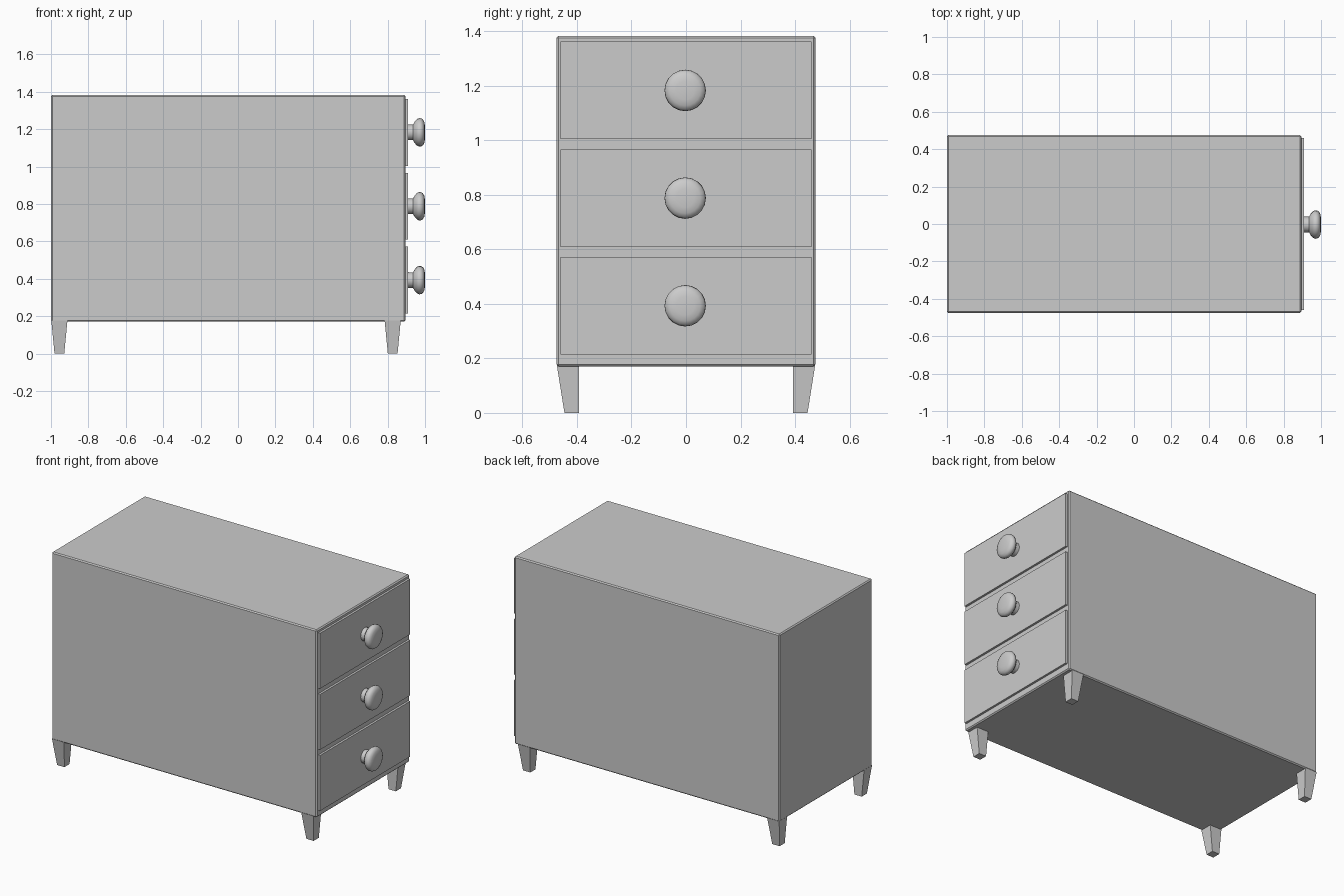
import bpy, bmesh
from math import pi, cos, sin

if "Cube" in bpy.data.objects:
    bpy.data.objects.remove(bpy.data.objects["Cube"])


def make(name, bm):
    bmesh.ops.recalc_face_normals(bm, faces=bm.faces)
    me = bpy.data.meshes.new(name)
    bm.to_mesh(me)
    bm.free()
    ob = bpy.data.objects.new(name, me)
    bpy.context.collection.objects.link(ob)
    return ob


def box(name, lo, hi, bevel=0):
    bm = bmesh.new()
    bmesh.ops.create_cube(bm, size=1)
    for v in bm.verts:
        v.co = [(a + b) / 2 + c * (b - a) for a, b, c in zip(lo, hi, v.co)]
    ob = make(name, bm)
    if bevel:
        m = ob.modifiers.new("bevel", 'BEVEL')
        m.width = bevel
        m.segments = 1
    return ob


# Cabinet body with a fine chamfer on its edges
box("cabinet_body", (-1, -0.475, 0.171), (0.895, 0.475, 1.383), 0.007)

# Knob profile: (x position, radius), turned about the x axis
PROFILE = [(0.9, 0.043), (0.912, 0.042), (0.936, 0.042), (0.945, 0.058),
           (0.957, 0.071), (0.968, 0.076), (0.979, 0.075), (0.989, 0.069),
           (0.996, 0.056), (1.0, 0.034)]
SIDES = 20


def knob(name, z):
    bm = bmesh.new()
    rings = [[bm.verts.new((x, r * cos(2 * pi * i / SIDES) - 0.003,
                            z + r * sin(2 * pi * i / SIDES)))
              for i in range(SIDES)] for x, r in PROFILE]
    for a, b in zip(rings, rings[1:]):
        for i in range(SIDES):
            j = (i + 1) % SIDES
            bm.faces.new((a[i], a[j], b[j], b[i]))
    bm.faces.new(rings[0])
    bm.faces.new(rings[-1])
    ob = make(name, bm)
    ob.data.shade_smooth()
    ob.data.set_sharp_from_angle(angle=pi / 5)


# Three drawer fronts, each with a centred knob
for n, label in enumerate(("lower", "middle", "upper")):
    z = 0.393 + n * 0.395
    box(label + "_drawer_front", (0.88, -0.46, z - 0.179), (0.909, 0.46, z + 0.179))
    knob(label + "_knob", z)

# Tapered legs: narrowed both ways in x, only on the outer side in y
for end, x in (("back", -0.955), ("front", 0.827)):
    for side, s in (("left", -1), ("right", 1)):
        bm = bmesh.new()
        rings = []
        for z, half, outer in ((0, 0.026, 0.446), (0.176, 0.043, 0.474)):
            rings.append([bm.verts.new((x + dx, s * y, z)) for dx, y in
                          ((-half, 0.393), (half, 0.393), (half, outer), (-half, outer))])
        a, b = rings
        bm.faces.new(a)
        bm.faces.new(b)
        for i in range(4):
            j = (i + 1) % 4
            bm.faces.new((a[i], a[j], b[j], b[i]))
        make(f"{end}_{side}_leg", bm)
